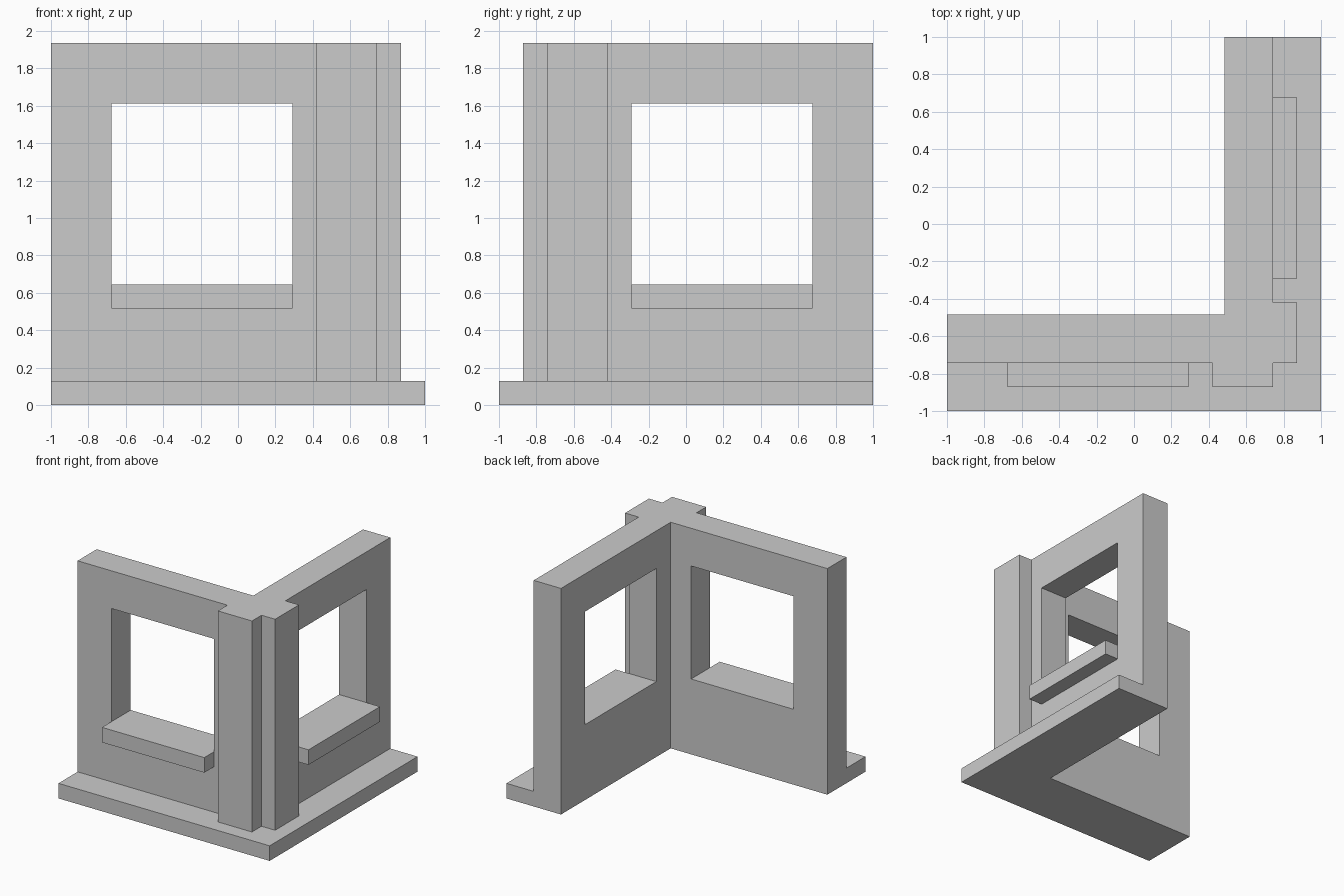
import bpy
import bmesh

if "Cube" in bpy.data.objects:
    bpy.data.objects.remove(bpy.data.objects["Cube"])

U = 2 / 31  # module: every dimension is a whole or half number of these


def prism(name, profile, z0, z1):
    """Extrude a plan outline (in modules) between two heights."""
    bm = bmesh.new()
    face = bm.faces.new([bm.verts.new((x * U, y * U, z0 * U)) for x, y in profile])
    ext = bmesh.ops.extrude_face_region(bm, geom=[face])
    top = [g for g in ext["geom"] if isinstance(g, bmesh.types.BMVert)]
    bmesh.ops.translate(bm, verts=top, vec=(0, 0, (z1 - z0) * U))
    bmesh.ops.recalc_face_normals(bm, faces=bm.faces[:])
    mesh = bpy.data.meshes.new(name)
    bm.to_mesh(mesh)
    bm.free()
    obj = bpy.data.objects.new(name, mesh)
    bpy.context.collection.objects.link(obj)
    return obj


def swap(points):
    """Mirror plan points across the corner diagonal (front <-> right)."""
    return [(-y, -x) for x, y in reversed(points)]


def rect(x0, x1, y0, y1):
    return [(x0, y0), (x1, y0), (x1, y1), (x0, y1)]


def combine(target, part, operation):
    mod = target.modifiers.new(part.name, 'BOOLEAN')
    mod.operation = operation
    mod.solver = 'EXACT'
    mod.object = part
    part.hide_render = True
    part.display_type = 'WIRE'


# Two walls with the stepped corner pilasters
half = [(-15.5, -7.5), (-15.5, -11.5), (6.5, -11.5), (6.5, -13.5), (11.5, -13.5)]
notch, inner = [(11.5, -11.5)], [(7.5, -7.5)]
walls = prism("corner_walls", half + notch + swap(half) + inner, 0, 30)

# L-shaped footing ledge
arm = [(-15.5, -7.5), (-15.5, -15.5)]
combine(walls, prism("base_ledge", arm + [(15.5, -15.5)] + swap(arm) + inner, 0, 2), 'UNION')

# Window sills (trimmed to height by the openings) and window openings
sill = rect(-10.5, 4.5, -13.5, -9.5)
opening = rect(-10.5, 4.5, -14.5, -6.5)
sides = {"front": lambda p: p, "right": swap}
for side, place in sides.items():
    combine(walls, prism(side + "_sill", place(sill), 8, 10.5), 'UNION')
for side, place in sides.items():
    combine(walls, prism(side + "_window_cutter", place(opening), 10, 25), 'DIFFERENCE')
